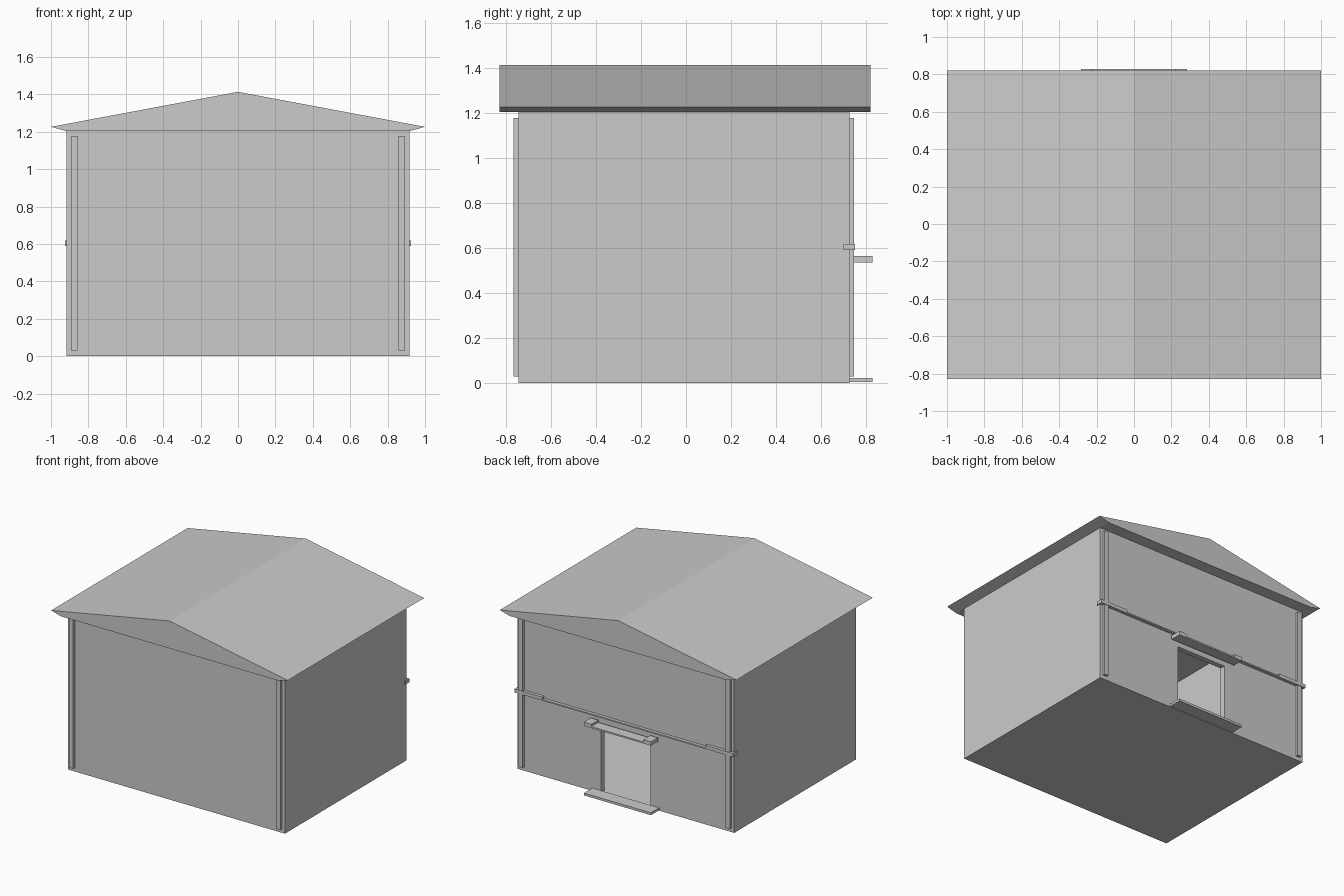
import bpy
import bmesh

if "Cube" in bpy.data.objects:
    bpy.data.objects.remove(bpy.data.objects["Cube"])

grey = bpy.data.materials.new("warm_grey")
grey.diffuse_color = (0.6, 0.6, 0.6, 1)
grey.use_nodes = True
grey.node_tree.nodes["Principled BSDF"].inputs["Base Color"].default_value = grey.diffuse_color


def prism(name, profile, y0, y1):
    """Extrude an x-z profile from y0 to y1."""
    bm = bmesh.new()
    face = bm.faces.new([bm.verts.new((x, y0, z)) for x, z in profile])
    new = bmesh.ops.extrude_face_region(bm, geom=[face])["geom"]
    verts = [v for v in new if isinstance(v, bmesh.types.BMVert)]
    bmesh.ops.translate(bm, verts=verts, vec=(0, y1 - y0, 0))
    bmesh.ops.recalc_face_normals(bm, faces=bm.faces)
    mesh = bpy.data.meshes.new(name)
    bm.to_mesh(mesh)
    bm.free()
    mesh.materials.append(grey)
    obj = bpy.data.objects.new(name, mesh)
    bpy.context.collection.objects.link(obj)
    return obj


def box(name, x0, x1, y0, y1, z0, z1):
    return prism(name, [(x0, z0), (x1, z0), (x1, z1), (x0, z1)], y0, y1)


def cut(obj, cutter):
    mod = obj.modifiers.new("cut", 'BOOLEAN')
    mod.operation = 'DIFFERENCE'
    mod.solver = 'EXACT'
    mod.object = cutter
    bpy.context.view_layer.objects.active = obj
    bpy.ops.object.modifier_apply(modifier=mod.name)
    bpy.data.objects.remove(cutter)


W, FRONT, BACK, TOP, T = 0.917, -0.743, 0.727, 1.203, 0.04
FLOOR = 0.008

# Hollow walls with a floor and a doorway in the back
walls = box("walls", -W, W, FRONT, BACK, 0, TOP)
cut(walls, box("room_cutter", -W + T, W - T, FRONT + T, BACK - T, FLOOR, TOP + 0.2))
cut(walls, box("door_cutter", -0.21, 0.21, BACK - 2 * T, BACK + 0.1, FLOOR, 0.51))

# Low gable roof with bevelled eaves
prism("roof", [(-1, 1.226), (-W, TOP), (W, TOP), (1, 1.226), (0, 1.413)], -0.828, 0.82)

# Corner posts and rail / hood ends, mirrored left and right
for side, s in (("left", -1), ("right", 1)):
    def pair(name, a, b, *rest):
        box(f"{side}_{name}", min(s * a, s * b), max(s * a, s * b), *rest)
    pair("front_post", 0.858, 0.893, FLOOR + FRONT - 0.03, FRONT, 0.03, 1.178)
    pair("back_post", 0.858, 0.893, BACK, 0.747, 0.03, 1.178)
    pair("rail_end", 0.69, 0.925, 0.70, 0.751, 0.59, 0.617)
    pair("hood_end", 0.22, 0.283, 0.745, 0.828, 0.535, 0.565)

# Thin rail across the back, hood plate and door sill
box("back_rail", -0.69, 0.69, 0.70, 0.751, 0.59, 0.60)
box("hood_plate", -0.22, 0.22, 0.745, 0.828, 0.535, 0.547)
box("door_sill", -0.283, 0.283, BACK, 0.828, 0.004, 0.022)
